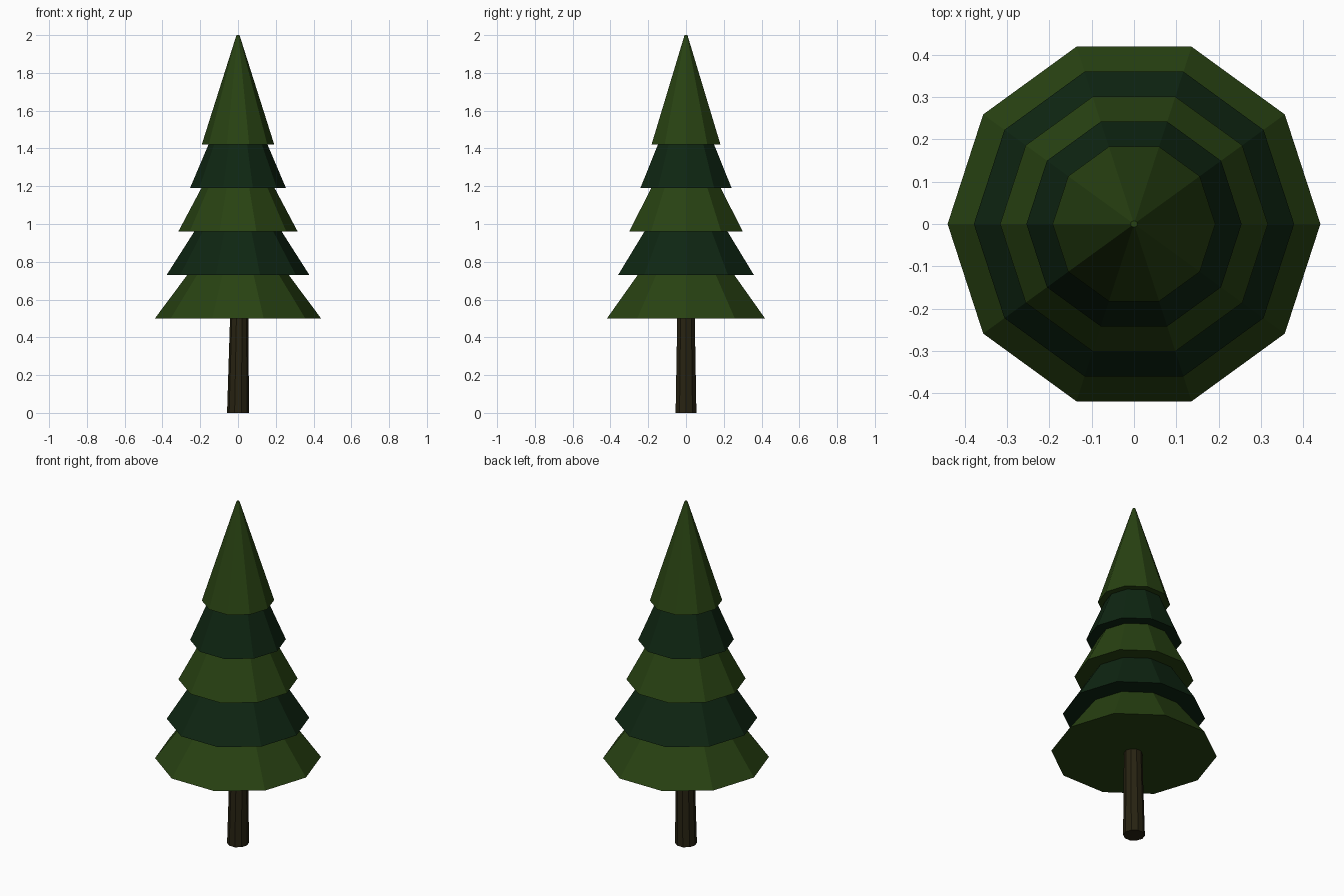
import bpy, bmesh, math
from mathutils import Matrix

if "Cube" in bpy.data.objects:
    bpy.data.objects.remove(bpy.data.objects["Cube"])


def material(name, rgb):
    m = bpy.data.materials.new(name)
    m.diffuse_color = (*rgb, 1.0)
    m.use_nodes = True
    m.node_tree.nodes["Principled BSDF"].inputs["Base Color"].default_value = m.diffuse_color
    return m


LIGHT = material("light_green", (0.021, 0.054, 0.006))
DARK = material("dark_green", (0.0045, 0.019, 0.006))
BARK = material("bark_brown", (0.021, 0.017, 0.006))


def cone(name, r1, r2, z1, z2, mat, shift=0.0):
    """Closed ten-sided frustum, a corner on +x; shift leans the top along x."""
    bm = bmesh.new()
    bmesh.ops.create_cone(bm, cap_ends=True, segments=10, radius1=r1, radius2=r2,
                          depth=z2 - z1,
                          matrix=Matrix.Translation((0, 0, (z1 + z2) / 2)))
    # put a corner exactly on +x whatever the primitive's start angle
    v = max(bm.verts, key=lambda p: p.co.x)
    bmesh.ops.rotate(bm, verts=bm.verts, cent=(0, 0, 0),
                     matrix=Matrix.Rotation(-math.atan2(v.co.y, v.co.x), 3, 'Z'))
    for p in bm.verts:
        if p.co.z > (z1 + z2) / 2:
            p.co.x += shift
    mesh = bpy.data.meshes.new(name)
    bm.to_mesh(mesh)
    bm.free()
    mesh.materials.append(mat)
    ob = bpy.data.objects.new(name, mesh)
    bpy.context.collection.objects.link(ob)
    return ob


# slightly leaning trunk, buried in the lowest tier
cone("trunk", 0.058, 0.048, 0.0, 0.54, BARK, shift=0.007)

# five overlapping foliage tiers, alternating greens
for i in range(5):
    z = 0.50 + 0.23 * i
    cone(f"foliage_tier_{i + 1}", 0.44 - 0.062 * i, 0.008, z, z + 0.58,
         DARK if i % 2 else LIGHT)
